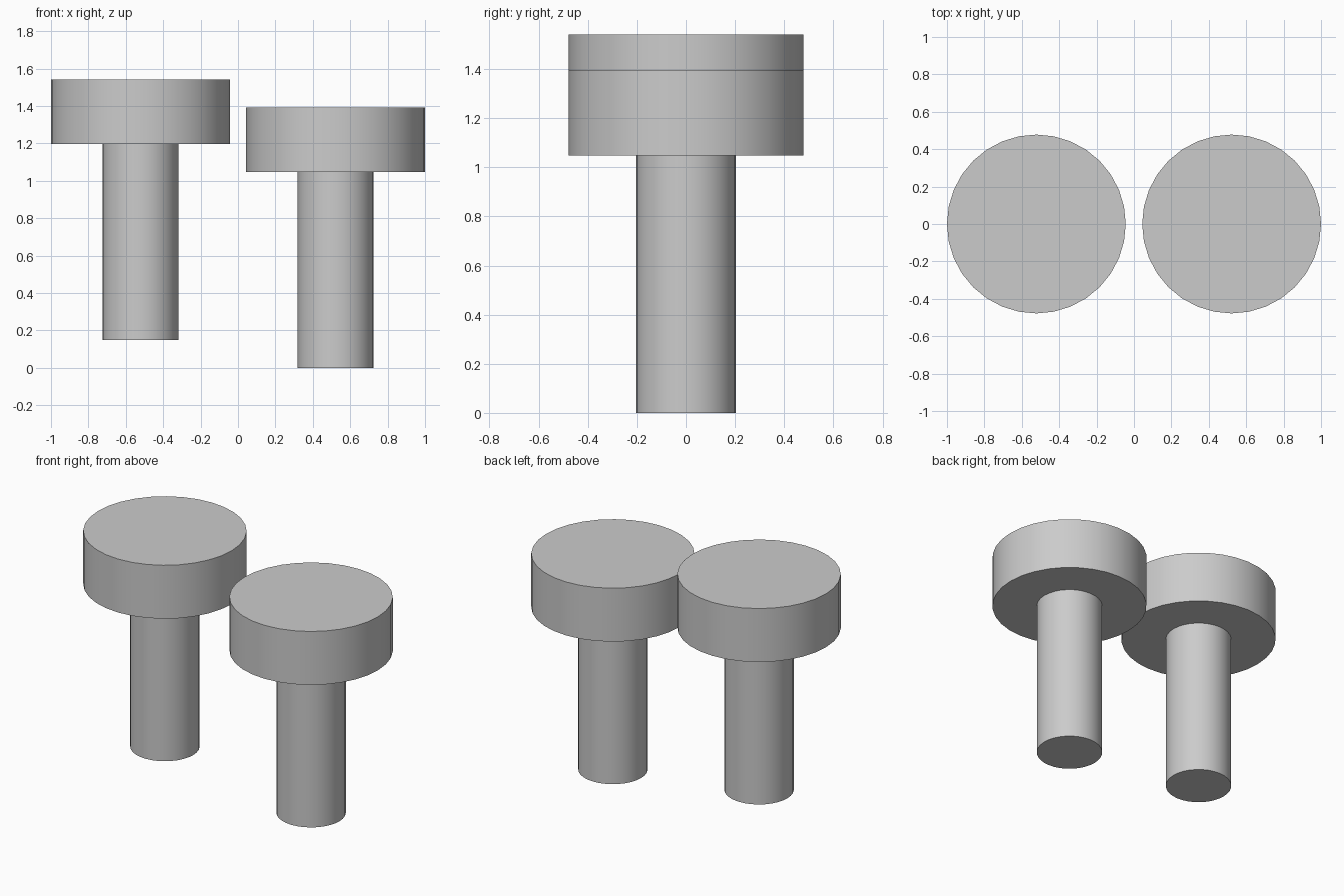
import bpy
import math

cube = bpy.data.objects.get("Cube")
if cube:
    bpy.data.objects.remove(cube, do_unlink=True)

# Single plain grey
grey = bpy.data.materials.new("light grey")
grey.use_nodes = True
colour = (0.6, 0.6, 0.6, 1)
grey.diffuse_color = colour
grey.node_tree.nodes["Principled BSDF"].inputs["Base Color"].default_value = colour


def cylinder(name, x, radius, bottom, top):
    bpy.ops.mesh.primitive_cylinder_add(
        vertices=32, radius=radius, depth=top - bottom,
        location=(x, 0, (bottom + top) / 2))
    obj = bpy.context.object
    obj.name = name
    obj.data.materials.append(grey)
    bpy.ops.object.shade_smooth_by_angle(angle=math.radians(30))


# Two identical pegs, the right one raised
for side, x, base in (("right", -0.522, 0.148), ("left", 0.522, 0.0)):
    cylinder(side + "_shaft", x, 0.203, base, base + 1.048)
    cylinder(side + "_head", x, 0.478, base + 1.048, base + 1.393)
